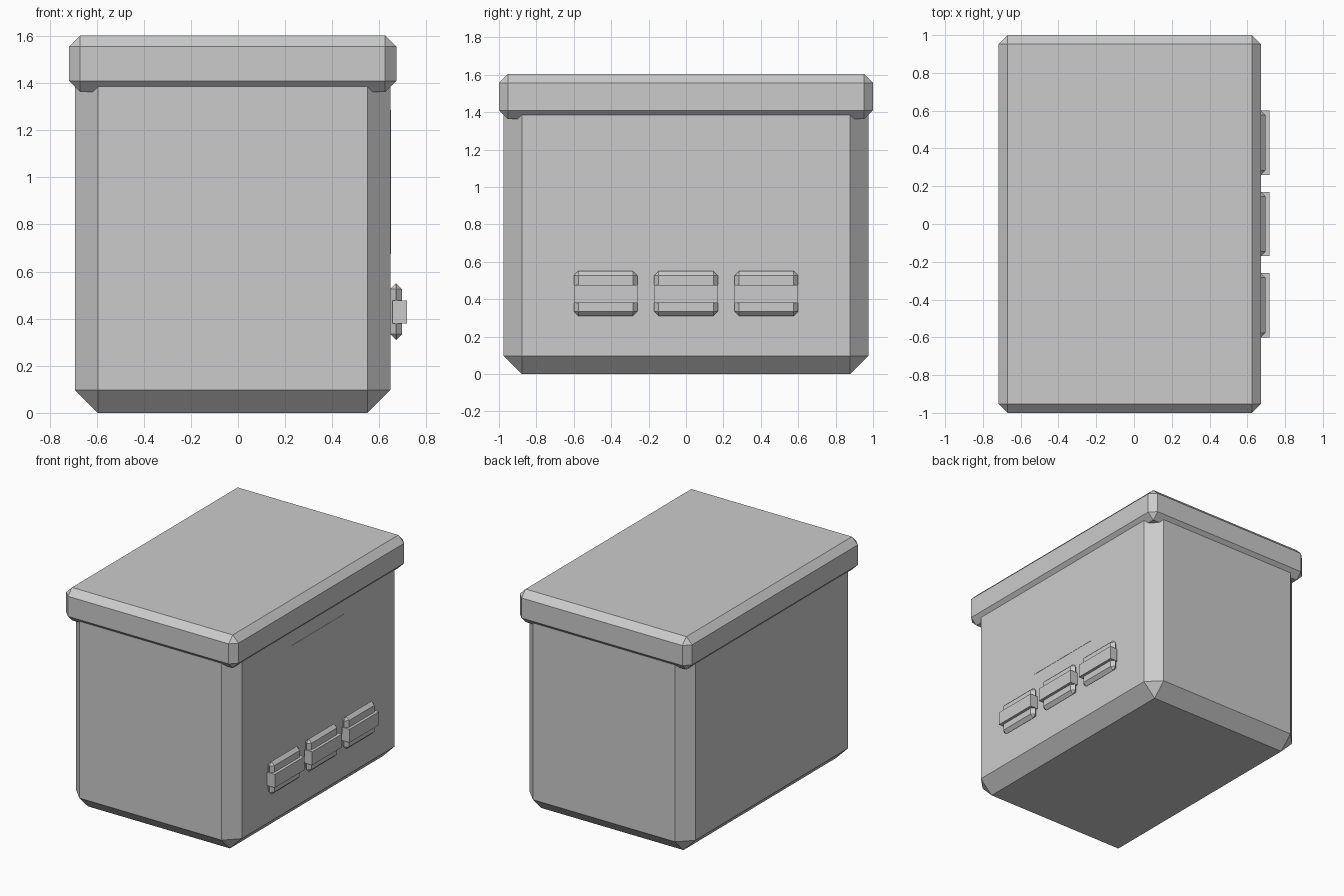
import bpy

if "Cube" in bpy.data.objects:
    bpy.data.objects.remove(bpy.data.objects["Cube"])


def box(name, x, y, z, bevel=0.0):
    """Box spanning the given (min, max) ranges, with optional flat chamfers."""
    spans = (x, y, z)
    centre = [(a + b) / 2 for a, b in spans]
    bpy.ops.mesh.primitive_cube_add(size=1, location=centre)
    ob = bpy.context.object
    ob.name = name
    ob.scale = [b - a for a, b in spans]
    bpy.ops.object.transform_apply(location=False, rotation=False, scale=True)
    if bevel:
        mod = ob.modifiers.new("chamfer", 'BEVEL')
        mod.width = bevel
        mod.segments = 1
        mod.limit_method = 'NONE'
    return ob


# Bin body, its top tucked inside the lid
box("body", (-0.692, 0.647), (-0.975, 0.975), (0, 1.52), 0.097)

# Overhanging lid
box("lid", (-0.717, 0.672), (-1, 1), (1.363, 1.603), 0.047)

# Flush square panel on the right side
box("side_panel", (0.63, 0.649), (-0.303, 0.303), (0.675, 1.285))

# Row of three latches: chamfered plate with a plain bar across it
for i, y in enumerate((-0.43, 0.0, 0.43), 1):
    span = (y - 0.17, y + 0.17)
    box(f"latch_plate_{i}", (0.647, 0.696), span, (0.31, 0.55), 0.024)
    box(f"latch_bar_{i}", (0.655, 0.717), span, (0.38, 0.477))
